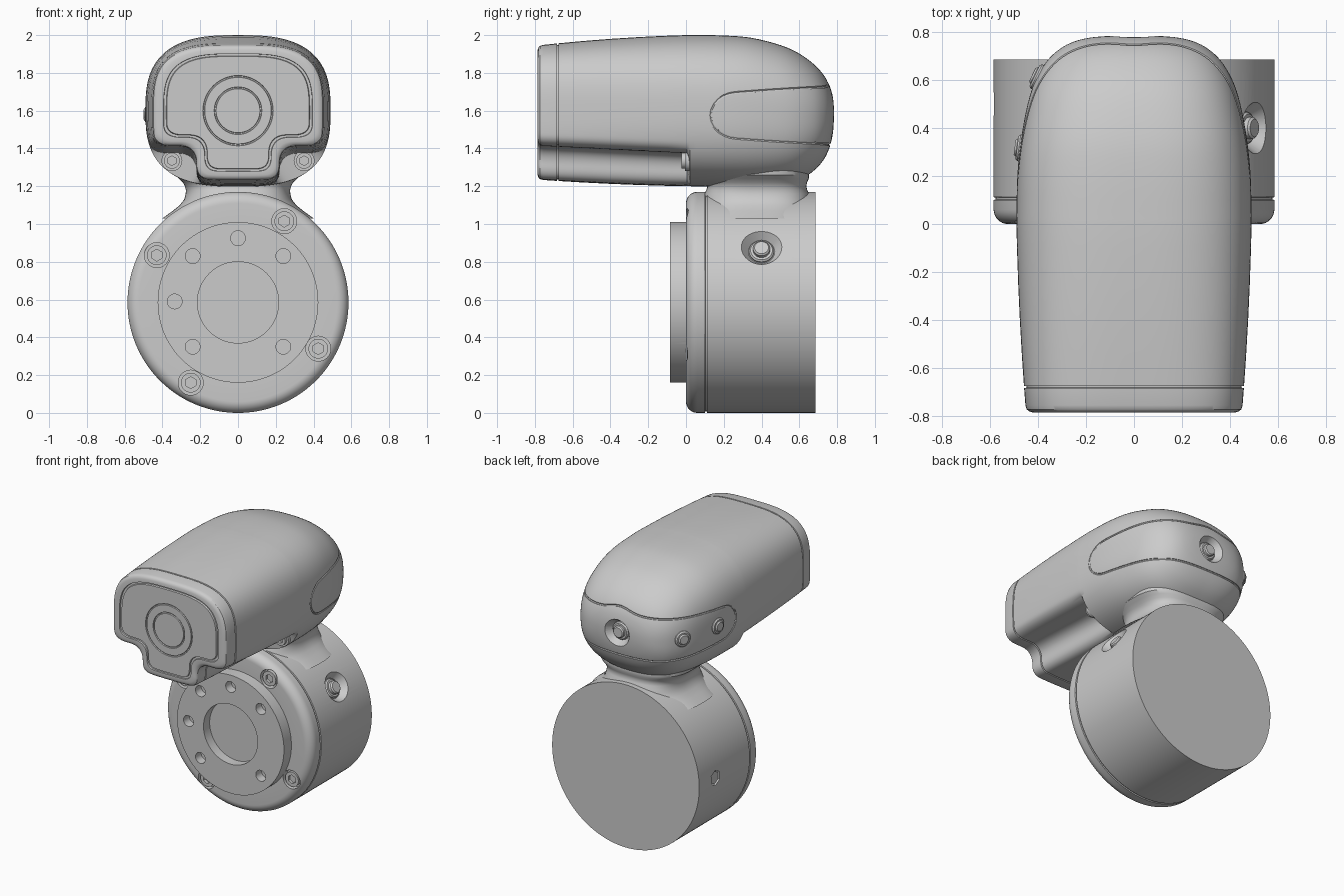
import bpy, bmesh
from math import sin, cos, pi, radians, exp
from mathutils import Vector
from mathutils.bvhtree import BVHTree

if "Cube" in bpy.data.objects:
    bpy.data.objects.remove(bpy.data.objects["Cube"])

N = 288
DRUM_Z, DRUM_R = 0.585, 0.585
HEAD_Z = 1.59


def loft(name, rings):
    """Skin a list of equal-length point rings, closing both ends."""
    bm = bmesh.new()
    rows = [[bm.verts.new(p) for p in ring] for ring in rings]
    n = len(rows[0])
    for a, b in zip(rows, rows[1:]):
        for i in range(n):
            bm.faces.new((a[i], a[(i + 1) % n], b[(i + 1) % n], b[i]))
    bm.faces.new(rows[0])
    bm.faces.new(rows[-1])
    bmesh.ops.recalc_face_normals(bm, faces=bm.faces)
    me = bpy.data.meshes.new(name)
    bm.to_mesh(me)
    bm.free()
    ob = bpy.data.objects.new(name, me)
    bpy.context.collection.objects.link(ob)
    return ob


def rod(name, start, axis, length, r1, r2=None, sides=40):
    """Cylinder or cone from a start point along an axis."""
    axis = Vector(axis).normalized()
    bpy.ops.mesh.primitive_cone_add(
        vertices=sides, radius1=r1, radius2=r1 if r2 is None else r2, depth=length,
        location=Vector(start) + axis * length / 2,
        rotation=axis.to_track_quat('Z', 'Y').to_euler())
    ob = bpy.context.object
    ob.name = name
    return ob


def activate(ob):
    bpy.ops.object.select_all(action='DESELECT')
    ob.select_set(True)
    bpy.context.view_layer.objects.active = ob


def cut(ob, cutters):
    for c in cutters:
        m = ob.modifiers.new("cut", 'BOOLEAN')
        m.operation, m.solver, m.object = 'DIFFERENCE', 'EXACT', c
        activate(ob)
        bpy.ops.object.modifier_apply(modifier=m.name)
        bpy.data.objects.remove(c)


def smooth(ob):
    activate(ob)
    bpy.ops.object.shade_smooth_by_angle(angle=radians(32))


def screw(name, x, y, z, r, length):
    """Socket screw facing the front, its top at y."""
    ob = rod(name, (x, y + length, z), (0, -1, 0), length, r)
    cut(ob, [rod("socket", (x, y + 0.02, z), (0, -1, 0), 0.05, r * 0.6, sides=6)])
    smooth(ob)


def button(name, pos, axis, r, low, high):
    """Stepped push button: a collar and a cap."""
    p, a = Vector(pos), Vector(axis).normalized()
    for part, rad, top in (("collar", r, low), ("cap", r * 0.68, high)):
        smooth(rod(name + "_" + part, p - a * 0.08, a, 0.08 + top - 0.008, rad))
        smooth(rod(name + "_" + part + "_edge", p + a * (top - 0.008), a, 0.008, rad, rad - 0.008))


# Head: polar sections with scooped lower corners
def smax(a, b, k):
    h = max(k - abs(a - b), 0) / k
    return max(a, b) + h * h * k / 4


def section(y, a, top, bot, n, off=0.0, notch=None):
    zc, b = (top + bot) / 2, (top - bot) / 2

    def f(x, z):
        g = ((abs(x / a) ** n + abs((z - zc) / b) ** n) ** (1 / n) - 1) * min(a, b)
        if notch:
            g = smax(g, -smax(notch[0] - abs(x), z - notch[1], 0.10), 0.06)
        return g + off

    ring = []
    for i in range(N):
        t = 2 * pi * i / N
        lo, hi = 0.0, 0.8
        for _ in range(22):
            m = (lo + hi) / 2
            if f(m * cos(t), HEAD_Z + m * sin(t)) < 0:
                lo = m
            else:
                hi = m
        ring.append((lo * cos(t), y, HEAD_Z + lo * sin(t)))
    return ring


def front_section(y, off=0.0):
    s = (y + 0.785) / 0.785
    e = s * (1.6 - 0.6 * s)
    return section(y, 0.45 + 0.04 * e, 1.945 + 0.055 * e, 1.235 - 0.035 * e,
                   3.3 - 0.5 * e, off, (0.22, 1.415 - 0.04 * s))


def circle(y, r, z, n=N):
    return [(r * cos(2 * pi * i / n), y, z + r * sin(2 * pi * i / n)) for i in range(n)]


rings = [circle(y, r, HEAD_Z + 0.01) for r, y in (
    (0.116, -0.785), (0.118, -0.777), (0.124, -0.777), (0.126, -0.785),
    (0.176, -0.785), (0.178, -0.777), (0.184, -0.777), (0.186, -0.785))]
rings += [front_section(y, d) for y, d in (
    (-0.785, 0.058), (-0.774, 0.056), (-0.774, 0.046), (-0.785, 0.044),
    (-0.785, 0.022), (-0.780, 0.010), (-0.772, 0.003), (-0.755, 0),
    (-0.684, 0), (-0.682, 0.008), (-0.676, 0.008), (-0.674, 0),
    (-0.55, 0), (-0.4, 0), (-0.25, 0), (-0.1, 0), (0.005, 0))]
rear = [(0.02, 0.49, 2.0, 1.2, 2.8), (0.2, 0.486, 1.998, 1.196, 2.75),
        (0.35, 0.471, 1.985, 1.196, 2.7), (0.5, 0.443, 1.947, 1.207, 2.6),
        (0.6, 0.41, 1.902, 1.232, 2.5), (0.68, 0.362, 1.843, 1.285, 2.45),
        (0.73, 0.308, 1.787, 1.342, 2.4), (0.76, 0.25, 1.732, 1.405, 2.3),
        (0.776, 0.185, 1.68, 1.47, 2.2), (0.783, 0.11, 1.635, 1.53, 2.1),
        (0.785, 0.03, 1.605, 1.575, 2.0)]
for i in range(len(rear) - 1):
    p0, p1, p2, p3 = (rear[min(max(j, 0), len(rear) - 1)] for j in range(i - 1, i + 3))
    for t in (0, 0.25, 0.5, 0.75):
        rings.append(section(*(
            0.5 * (2 * b + (c - a) * t + (2 * a - 5 * b + 4 * c - d) * t * t
                   + (3 * b - a - 3 * c + d) * t ** 3)
            for a, b, c, d in zip(p0, p1, p2, p3))))
rings.append(section(*rear[-1]))
head = loft("head_housing", rings)

# Groove outlining the band that wraps around the back of the head
tree = BVHTree.FromPolygons([v.co for v in head.data.vertices],
                            [p.vertices[:] for p in head.data.polygons])


def on_head(phi, z):
    d = Vector((cos(radians(phi)), sin(radians(phi)), 0))
    hit = tree.ray_cast(Vector((0, 0.25, z)), d)
    return hit[0], hit[1]


loop = [(phi, 1) for phi in range(2, 179, 2)]
loop += [(178 + 16 * sin(t * pi / 12), cos(t * pi / 12)) for t in range(1, 12)]
loop += [(phi, -1) for phi in range(178, 1, -2)]
loop += [(2 - 16 * sin(t * pi / 12), -cos(t * pi / 12)) for t in range(1, 12)]
path = []
for phi, k in loop:
    h = 0.12 + 0.035 * max(0, sin(radians(phi)))
    if k == 1:
        h += 0.03 * exp(-((phi - 90) / 12) ** 2)
    path.append(on_head(phi, 1.575 + k * h)[0])
cu = bpy.data.curves.new("band_groove", 'CURVE')
cu.dimensions, cu.bevel_depth, cu.bevel_resolution = '3D', 0.007, 1
sp = cu.splines.new('POLY')
sp.points.add(len(path) - 1)
for p, q in zip(sp.points, path):
    p.co = (*q, 1)
sp.use_cyclic_u = True
tube = bpy.data.objects.new("band_groove", cu)
bpy.context.collection.objects.link(tube)
activate(tube)
bpy.ops.object.convert(target='MESH')
cut(head, [tube, rod("dish", (0, 0.735, 1.58), (0, 1, 0), 0.06, 0.065, 0.105)])
smooth(head)

# Buttons on the back and left of the head
button("back_button", (0, 0.74, 1.58), (0, 1, 0), 0.062, 0.012, 0.036)
for name, phi in (("left_rear_button", 138), ("left_side_button", 172)):
    p, nrm = on_head(phi, 1.58)
    button(name, p, nrm, 0.056, 0.012, 0.022)

# Screws in the scooped corners
for side, x in (("left", -0.35), ("right", 0.35)):
    smooth(rod(side + "_head_screw_seat", (x, 0.02, 1.335), (0, -1, 0), 0.025, 0.055))
    screw(side + "_head_screw", x, -0.025, 1.335, 0.042, 0.05)

# Drum with rounded front edge, seam and raised mounting disc
prof = [(DRUM_R, 0.685), (DRUM_R, 0.112), (DRUM_R - 0.008, 0.110),
        (DRUM_R - 0.008, 0.102), (DRUM_R, 0.100)]
prof += [(DRUM_R - 0.06 + 0.06 * cos(k * pi / 16), 0.06 - 0.06 * sin(k * pi / 16)) for k in range(9)]
prof += [(0.425, 0), (0.425, -0.085), (0.215, -0.085), (0.215, -0.015)]
drum = loft("drum_housing", [circle(y, r, DRUM_Z, 128) for r, y in prof])
holes = [(0, 0.925), (-0.24, 0.83), (0.24, 0.83), (-0.335, 0.59), (-0.24, 0.35), (0.24, 0.35)]
bolts = [(0.245, 1.015), (-0.43, 0.835), (0.425, 0.34), (-0.25, 0.16)]
front = (0, -1, 0)
side_axis = Vector((cos(radians(30)), 0, sin(radians(30))))
side_pos = Vector((0, 0.4, DRUM_Z)) + side_axis * DRUM_R
cut(drum, [rod("hole", (x, -0.02, z), front, 0.1, 0.039) for x, z in holes]
    + [rod("bore", (x, 0.045, z), front, 0.06, 0.066) for x, z in bolts]
    + [rod("dish", side_pos - side_axis * 0.05, side_axis, 0.06, 0.07, 0.115),
       rod("plug_hole", (-0.55, 0.5, DRUM_Z), (-1, 0, 0), 0.08, 0.055, sides=6)])
smooth(drum)
for i, (x, z) in enumerate(bolts):
    screw("drum_bolt_%d" % (i + 1), x, 0.005, z, 0.052, 0.06)
button("drum_button", side_pos - side_axis * 0.045, side_axis, 0.066, 0.012, 0.04)
rod("drum_plug", (-0.52, 0.5, DRUM_Z), (-1, 0, 0), 0.055, 0.048, sides=6)

# Neck flaring into both drum and head
neck = [(1.03, 0.40, 0.29), (1.07, 0.345, 0.29), (1.10, 0.308, 0.288), (1.13, 0.285, 0.285),
        (1.16, 0.277, 0.278), (1.18, 0.276, 0.267), (1.20, 0.281, 0.262), (1.22, 0.292, 0.266),
        (1.24, 0.313, 0.275), (1.26, 0.335, 0.275), (1.30, 0.34, 0.27)]


def sq(v):
    return abs(v) ** 0.7 * (1 if v > 0 else -1)


smooth(loft("neck", [[(a * sq(cos(2 * pi * i / 96)), 0.375 + b * sq(sin(2 * pi * i / 96)), z)
                      for i in range(96)] for z, a, b in neck]))
